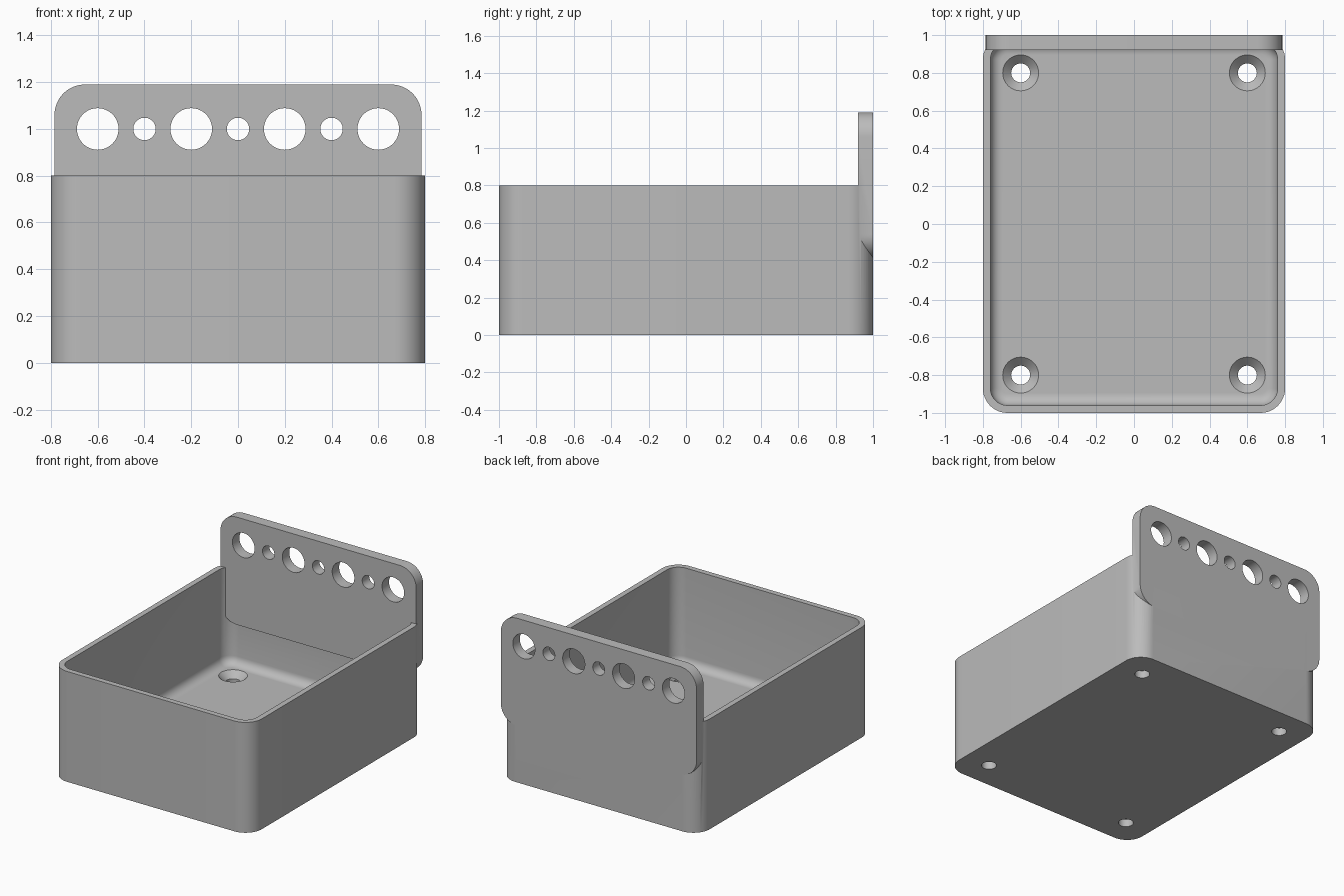
import bpy, bmesh, math
from mathutils import Matrix, Vector

cube = bpy.data.objects.get("Cube")
if cube:
    bpy.data.objects.remove(cube)

grey = bpy.data.materials.new("plain_grey")
grey.use_nodes = True
grey.diffuse_color = (0.5, 0.5, 0.5, 1)
grey.node_tree.nodes["Principled BSDF"].inputs["Base Color"].default_value = (0.5, 0.5, 0.5, 1)


def add_object(name, bm, helper=False):
    bmesh.ops.recalc_face_normals(bm, faces=bm.faces[:])
    mesh = bpy.data.meshes.new(name)
    bm.to_mesh(mesh)
    bm.free()
    mesh.materials.append(grey)
    obj = bpy.data.objects.new(name, mesh)
    bpy.context.collection.objects.link(obj)
    obj.hide_render = helper
    return obj


def rounded_prism(half_w, half_d, height, radius, steps=12):
    """Rounded rectangle in the xy plane, extruded up from z = 0."""
    bm = bmesh.new()
    ring = []
    for corner, (sx, sy) in enumerate([(1, 1), (-1, 1), (-1, -1), (1, -1)]):
        for i in range(steps + 1):
            a = math.pi / 2 * (corner + i / steps)
            ring.append(bm.verts.new((sx * (half_w - radius) + radius * math.cos(a),
                                      sy * (half_d - radius) + radius * math.sin(a), 0)))
    face = bm.faces.new(ring)
    top = bmesh.ops.extrude_face_region(bm, geom=[face])["geom"]
    bmesh.ops.translate(bm, vec=(0, 0, height),
                        verts=[v for v in top if isinstance(v, bmesh.types.BMVert)])
    return bm


def add_cone(bm, matrix, r1, r2, depth):
    bmesh.ops.create_cone(bm, cap_ends=True, segments=48, radius1=r1, radius2=r2,
                          depth=depth, matrix=matrix)


def boolean(target, tool, operation):
    """Apply the boolean and discard the tool."""
    mod = target.modifiers.new(operation, "BOOLEAN")
    mod.operation, mod.object, mod.solver = operation, tool, "EXACT"
    bpy.context.view_layer.objects.active = target
    bpy.ops.object.modifier_apply(modifier=mod.name)
    bpy.data.objects.remove(tool)


# Open box with a filleted cavity
tray = add_object("wall_mounted_tray", rounded_prism(0.8, 1.0, 0.8, 0.13))
bm = rounded_prism(0.76, 0.96, 1.0, 0.09)
rim = [e for e in bm.edges if all(v.co.z < 0.01 for v in e.verts)]
bmesh.ops.bevel(bm, geom=rim, offset=0.06, segments=6, profile=0.5, affect="EDGES")
bmesh.ops.translate(bm, vec=(0, 0, 0.1), verts=bm.verts)
boolean(tray, add_object("cavity_cutter", bm, True), "DIFFERENCE")

# Upright mounting plate joined to the back wall
bm = rounded_prism(0.785, 0.39, 0.08, 0.13)
bmesh.ops.transform(bm, verts=bm.verts,
                    matrix=Matrix.Translation((0, 1, 0.8)) @ Matrix.Rotation(math.pi / 2, 4, "X"))
boolean(tray, add_object("mounting_plate", bm, True), "UNION")

# Alternating large and small holes through the plate
bm = bmesh.new()
for i in range(7):
    r = 0.048 if i % 2 else 0.089
    place = Matrix.Translation((-0.6 + 0.2 * i, 0.96, 1)) @ Matrix.Rotation(math.pi / 2, 4, "X")
    add_cone(bm, place, r, r, 0.3)
boolean(tray, add_object("plate_hole_cutter", bm, True), "DIFFERENCE")

# Countersunk screw holes in the floor
for x in (-0.6, 0.6):
    for y in (-0.8, 0.8):
        for name, r1, r2, z, depth in (("screw_hole_cutter", 0.05, 0.05, 0.05, 0.3),
                                       ("countersink_cutter", 0.05, 0.1, 0.08, 0.05)):
            bm = bmesh.new()
            add_cone(bm, Matrix.Translation((x, y, z)), r1, r2, depth)
            boolean(tray, add_object(name, bm, True), "DIFFERENCE")

# Smooth the curved walls and keep the edges sharp
bpy.ops.object.select_all(action="DESELECT")
tray.select_set(True)
bpy.context.view_layer.objects.active = tray
bpy.ops.object.shade_smooth_by_angle(angle=math.radians(30))
